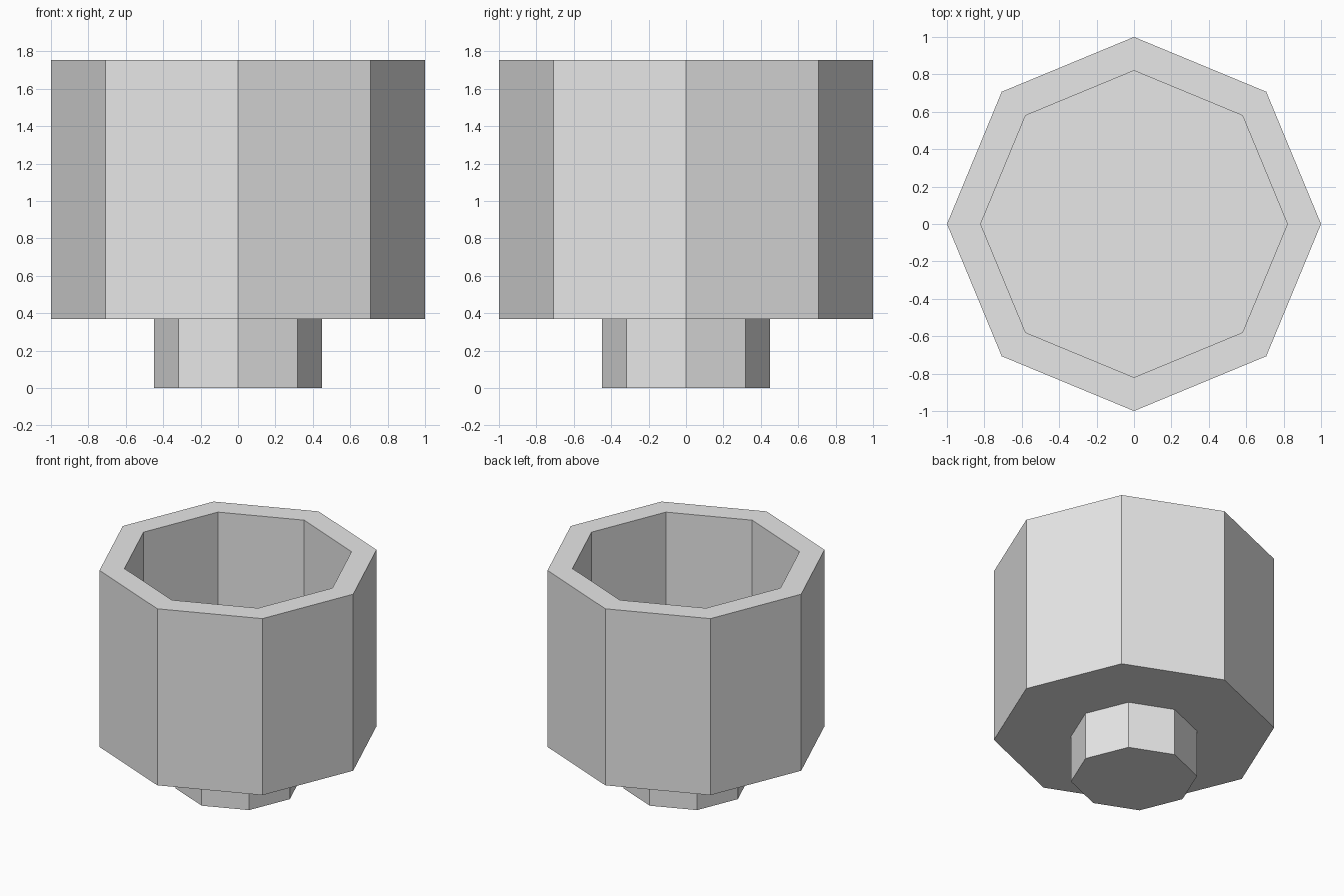
import bpy
import bmesh
from math import cos, sin, tau

cube = bpy.data.objects.get("Cube")
if cube:
    bpy.data.objects.remove(cube, do_unlink=True)

SIDES = 8

grey = bpy.data.materials.new("plain_grey")
grey.use_nodes = True
colour = (0.8, 0.8, 0.8, 1)
grey.diffuse_color = colour
grey.node_tree.nodes["Principled BSDF"].inputs["Base Color"].default_value = colour


def octagonal_part(name, profile):
    """Sweep (radius, height) points around z and cap both ends."""
    bm = bmesh.new()
    rings = [[bm.verts.new((r * cos(tau * i / SIDES), r * sin(tau * i / SIDES), z))
              for i in range(SIDES)] for r, z in profile]
    for low, high in zip(rings, rings[1:]):
        for i in range(SIDES):
            j = (i + 1) % SIDES
            bm.faces.new((low[i], low[j], high[j], high[i]))
    bm.faces.new(rings[0][::-1])
    bm.faces.new(rings[-1])
    mesh = bpy.data.meshes.new(name)
    bm.to_mesh(mesh)
    bm.free()
    mesh.materials.append(grey)
    obj = bpy.data.objects.new(name, mesh)
    bpy.context.collection.objects.link(obj)
    return obj


# Hollow cup: outer wall, flat rim, inner wall, floor
octagonal_part("cup", [(1, 0.37), (1, 1.755), (0.82, 1.755), (0.82, 0.55)])

# Solid foot under the cup
octagonal_part("foot", [(0.45, 0), (0.45, 0.37)])
